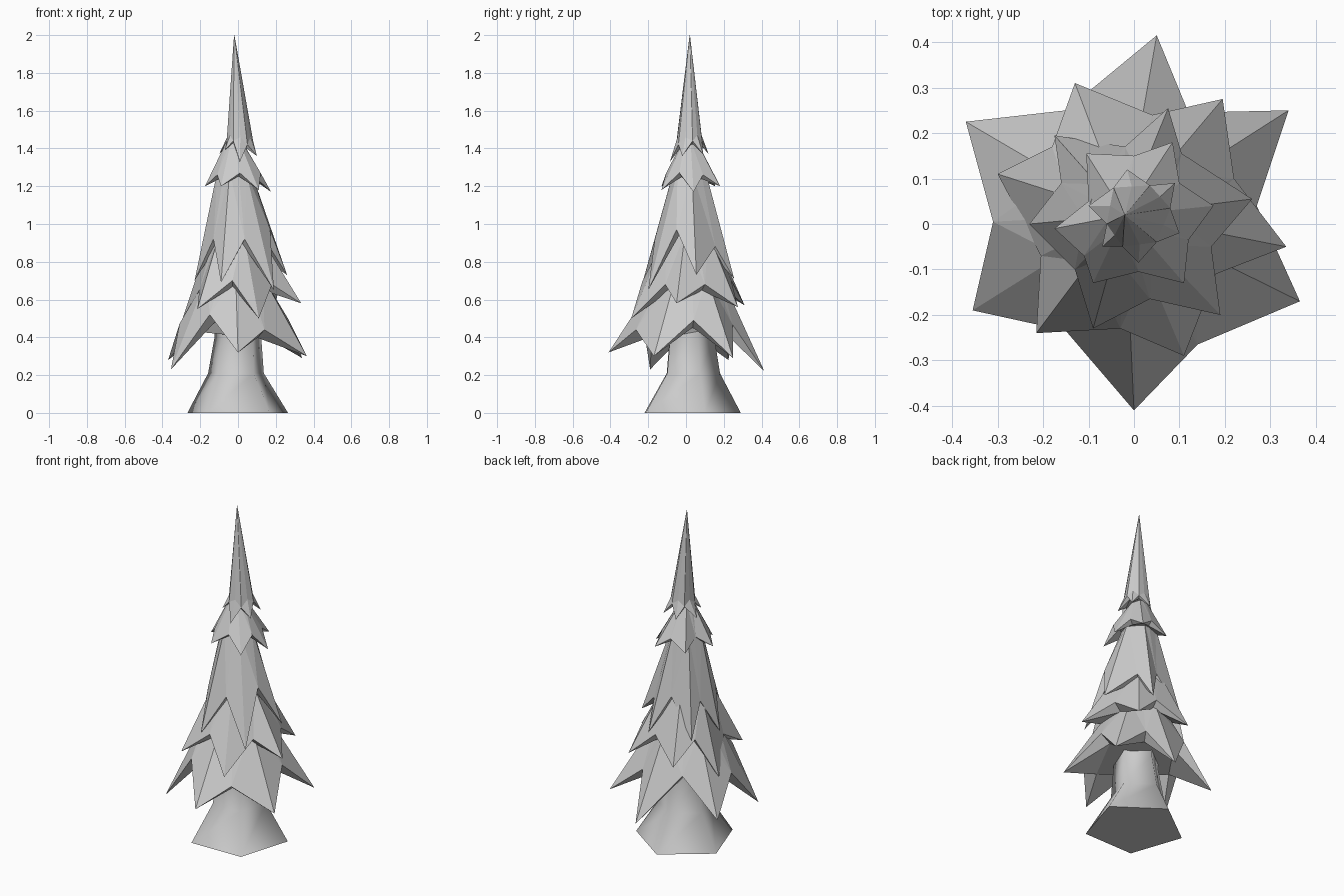
import bpy, bmesh
from math import atan2, cos, sin, radians
from mathutils import Vector

if "Cube" in bpy.data.objects:
    bpy.data.objects.remove(bpy.data.objects["Cube"])

AXIS = Vector((-0.02, 0.02, 0))

grey = bpy.data.materials.new("plain grey")
grey.use_nodes = True
colour = (0.6, 0.6, 0.6, 1)
grey.diffuse_color = colour
grey.node_tree.nodes["Principled BSDF"].inputs["Base Color"].default_value = colour


def polar(centre, angle, radius, z):
    return Vector((centre[0] + cos(angle) * radius, centre[1] + sin(angle) * radius, z))


def toward_axis(point, factor, z):
    """Scale a point about the tree axis and place it at height z."""
    flat = AXIS + (point - AXIS) * factor
    return Vector((flat.x, flat.y, z))


def finish(name, bm):
    bmesh.ops.recalc_face_normals(bm, faces=bm.faces)
    mesh = bpy.data.meshes.new(name)
    bm.to_mesh(mesh)
    bm.free()
    mesh.materials.append(grey)
    obj = bpy.data.objects.new(name, mesh)
    bpy.context.collection.objects.link(obj)
    return obj


def branch_tier(name, hem, radius, top, flared=False):
    """Pointed skirt. The hem alternates tip and notch, anticlockwise."""
    bm = bmesh.new()
    hem = [Vector(p) for p in hem]
    tips, notches = hem[::2], hem[1::2]
    n = len(tips)

    def collar(points, r):
        return [bm.verts.new(polar(AXIS, atan2(p.y - AXIS.y, p.x - AXIS.x), r, top))
                for p in points]

    tip = [bm.verts.new(p) for p in tips]
    gap = [bm.verts.new(p) for p in notches]
    inner = [bm.verts.new(toward_axis(p, 0.77, p.z - 0.13 * (p - AXIS).xy.length))
             for p in notches]
    ridge = collar(tips, radius)
    valley = collar(notches, radius * 0.9)
    for i in range(n):
        # Upper slopes on either side of each ridge
        crest = tip[i]
        if flared:
            middle = (notches[i] + notches[i - 1]) / 2
            crest = bm.verts.new(middle + Vector((0, 0, 0.03)))
            bm.faces.new((tip[i], gap[i], crest))
            bm.faces.new((tip[i], crest, gap[i - 1]))
        for k in (i, i - 1):
            bm.faces.new((crest, gap[k], ridge[i]))
            bm.faces.new((gap[k], valley[k], ridge[i]))
            # Thin rim below each hem edge
            bm.faces.new((tip[i], inner[k], gap[k]))
        # Underside of the point
        bm.faces.new((tip[i], inner[i - 1], inner[i]))
    bm.faces.new(inner)
    bm.faces.new([v for pair in zip(ridge, valley) for v in pair])
    return finish(name, bm)


# Five-sided flared trunk
bm = bmesh.new()
profile = (((0, 0.01), 0.28, 0), ((-0.01, 0.025), 0.155, 0.21),
           ((0, 0.02), 0.13, 0.4), ((0, 0.02), 0.13, 0.6))
rings = [[bm.verts.new(polar(c, radians(19 + 72 * k), r, z)) for k in range(5)]
         for c, r, z in profile]
for low, high in zip(rings, rings[1:]):
    for k in range(5):
        m = (k + 1) % 5
        bm.faces.new((low[k], low[m], high[m], high[k])).smooth = True
bm.faces.new(rings[0])
bm.faces.new(rings[-1])
for edge in bm.edges:
    edge.smooth = all(f.smooth for f in edge.link_faces)
finish("trunk", bm)

# Branch tiers from the ground up
branch_tier("bottom_branches",
            [(0.365, -0.17, 0.3), (0.27, 0.04, 0.49), (0.34, 0.25, 0.29),
             (0.12, 0.245, 0.47), (0.05, 0.415, 0.22), (-0.15, 0.25, 0.5),
             (-0.37, 0.225, 0.28), (-0.31, 0.005, 0.47), (-0.355, -0.19, 0.23),
             (-0.15, -0.235, 0.52), (0, -0.41, 0.32), (0.14, -0.265, 0.44)],
            0.17, 0.72)
branch_tier("lower_branches",
            [(0.335, -0.05, 0.58), (0.22, 0.1, 0.68), (0.195, 0.275, 0.56),
             (0.04, 0.24, 0.7), (-0.13, 0.31, 0.57), (-0.18, 0.17, 0.7),
             (-0.3, 0.11, 0.48), (-0.205, -0.07, 0.65), (-0.215, -0.24, 0.55),
             (-0.03, -0.23, 0.7), (0.11, -0.29, 0.5), (0.18, -0.11, 0.68)],
            0.13, 0.95)
branch_tier("middle_branches",
            [(0.26, 0.055, 0.73), (0.105, 0.155, 0.88), (0.075, 0.255, 0.71),
             (-0.02, 0.17, 0.92), (-0.175, 0.195, 0.7), (-0.16, 0.09, 0.9),
             (-0.23, 0, 0.7), (-0.13, -0.1, 0.92), (-0.09, -0.23, 0.69),
             (0.035, -0.165, 0.92), (0.19, -0.2, 0.65), (0.17, -0.05, 0.97)],
            0.09, 1.28)
branch_tier("upper_branches",
            [(0.175, 0.04, 1.17), (0.1, 0.09, 1.26), (0.085, 0.18, 1.2),
             (0, 0.15, 1.26), (-0.105, 0.155, 1.2), (-0.1, 0.05, 1.26),
             (-0.175, -0.01, 1.2), (-0.11, -0.07, 1.26), (-0.09, -0.13, 1.2),
             (0.01, -0.105, 1.27), (0.11, -0.13, 1.18), (0.12, -0.035, 1.27)],
            0.035, 1.45)
branch_tier("treetop",
            [(0.1, -0.02, 1.36), (0.08, 0.035, 1.44), (0.09, 0.09, 1.37),
             (0.035, 0.085, 1.44), (-0.015, 0.12, 1.37), (-0.045, 0.08, 1.44),
             (-0.1, 0.04, 1.37), (-0.06, 0, 1.44), (-0.07, -0.05, 1.39),
             (-0.025, -0.05, 1.44), (0.01, -0.085, 1.33), (0.05, -0.04, 1.42)],
            0.001, 2, flared=True)
